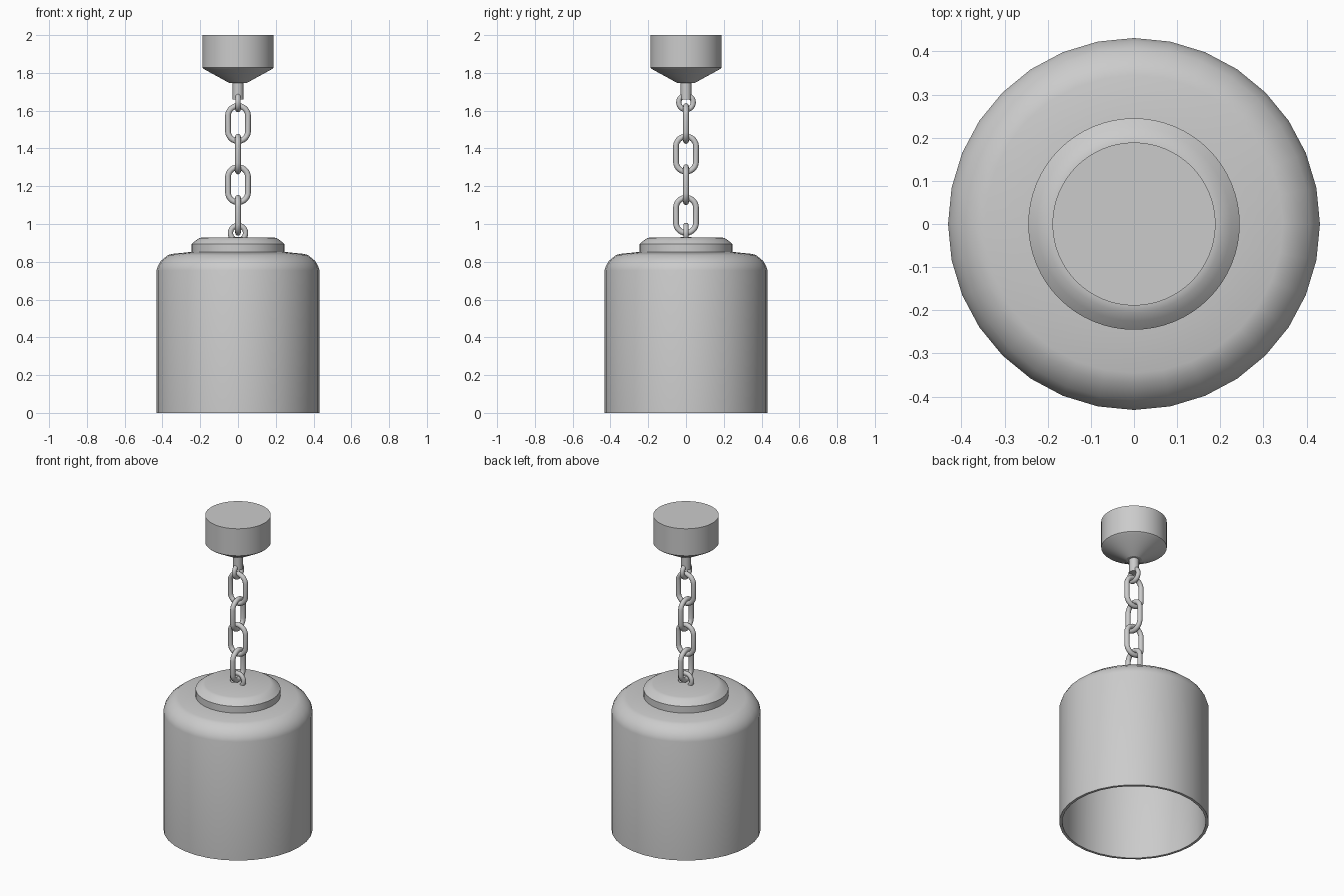
import bpy, bmesh, math

if "Cube" in bpy.data.objects:
    bpy.data.objects.remove(bpy.data.objects["Cube"], do_unlink=True)

metal = bpy.data.materials.new("grey_metal")
metal.use_nodes = True
GREY = (0.6, 0.6, 0.6, 1)
metal.diffuse_color = GREY
metal.node_tree.nodes["Principled BSDF"].inputs["Base Color"].default_value = GREY


def finish(name, bm, angle):
    bmesh.ops.recalc_face_normals(bm, faces=bm.faces)
    mesh = bpy.data.meshes.new(name)
    bm.to_mesh(mesh)
    bm.free()
    obj = bpy.data.objects.new(name, mesh)
    bpy.context.collection.objects.link(obj)
    mesh.materials.append(metal)
    bpy.ops.object.select_all(action="DESELECT")
    obj.select_set(True)
    bpy.context.view_layer.objects.active = obj
    bpy.ops.object.shade_smooth_by_angle(angle=math.radians(angle))
    return obj


def lathe(name, profile, sides, angle=30):
    """Spin a profile of (radius, height) points around z."""
    bm = bmesh.new()
    verts = [bm.verts.new((r, 0, z)) for r, z in profile]
    edges = [bm.edges.new(pair) for pair in zip(verts, verts[1:])]
    bmesh.ops.spin(bm, geom=verts + edges, cent=(0, 0, 0), axis=(0, 0, 1),
                   angle=math.tau, steps=sides, use_duplicate=False)
    bmesh.ops.remove_doubles(bm, verts=bm.verts, dist=0.0005)
    return finish(name, bm, angle)


def link(name, z, radius, straight, tube, sideways, steps=32, around=12):
    """Round bar bent into a ring; straight is half the length of its sides."""
    bm = bmesh.new()
    rings = []
    for i in range(steps):
        a = math.tau * (i + 0.5) / steps
        shift = math.copysign(straight, math.sin(a))
        ring = []
        for j in range(around):
            b = math.tau * j / around
            r = radius + tube * math.cos(b)
            u, v, w = r * math.cos(a), tube * math.sin(b), r * math.sin(a) + shift
            ring.append(bm.verts.new((v, u, z + w) if sideways else (u, v, z + w)))
        rings.append(ring)
    for i in range(steps):
        p, q = rings[i], rings[(i + 1) % steps]
        for j in range(around):
            k = (j + 1) % around
            bm.faces.new((p[j], p[k], q[k], q[j]))
    return finish(name, bm, 60)


# Hollow shade with rounded shoulder
lathe("lamp_shade", [
    (0, 0.84), (0.24, 0.835), (0.36, 0.82), (0.395, 0.79), (0.415, 0.75),
    (0.415, 0), (0.431, 0), (0.431, 0.755), (0.424, 0.778), (0.408, 0.805),
    (0.37, 0.836), (0.345, 0.842), (0.24, 0.853), (0, 0.856)], 32, 40)

# Collar on top of the shade
lathe("shade_collar", [
    (0, 0.848), (0.245, 0.848), (0.245, 0.895), (0.225, 0.912),
    (0.205, 0.925), (0.19, 0.929), (0, 0.93)], 64, 35)

# Ceiling canopy and its stem
lathe("ceiling_canopy", [
    (0, 2), (0.189, 2), (0.189, 1.828), (0.18, 1.82),
    (0.045, 1.746), (0, 1.746)], 64, 25)
lathe("canopy_stem", [(0, 1.76), (0.028, 1.76), (0.028, 1.66), (0, 1.66)], 24)

# End rings and alternating chain links
link("canopy_ring", 1.644, 0.038, 0, 0.014, True)
link("collar_ring", 0.952, 0.04, 0, 0.014, False)
for n in range(4):
    link(f"chain_link_{n + 1}", 1.532 - n * 0.162, 0.053, 0.04, 0.015, n % 2 == 1)
